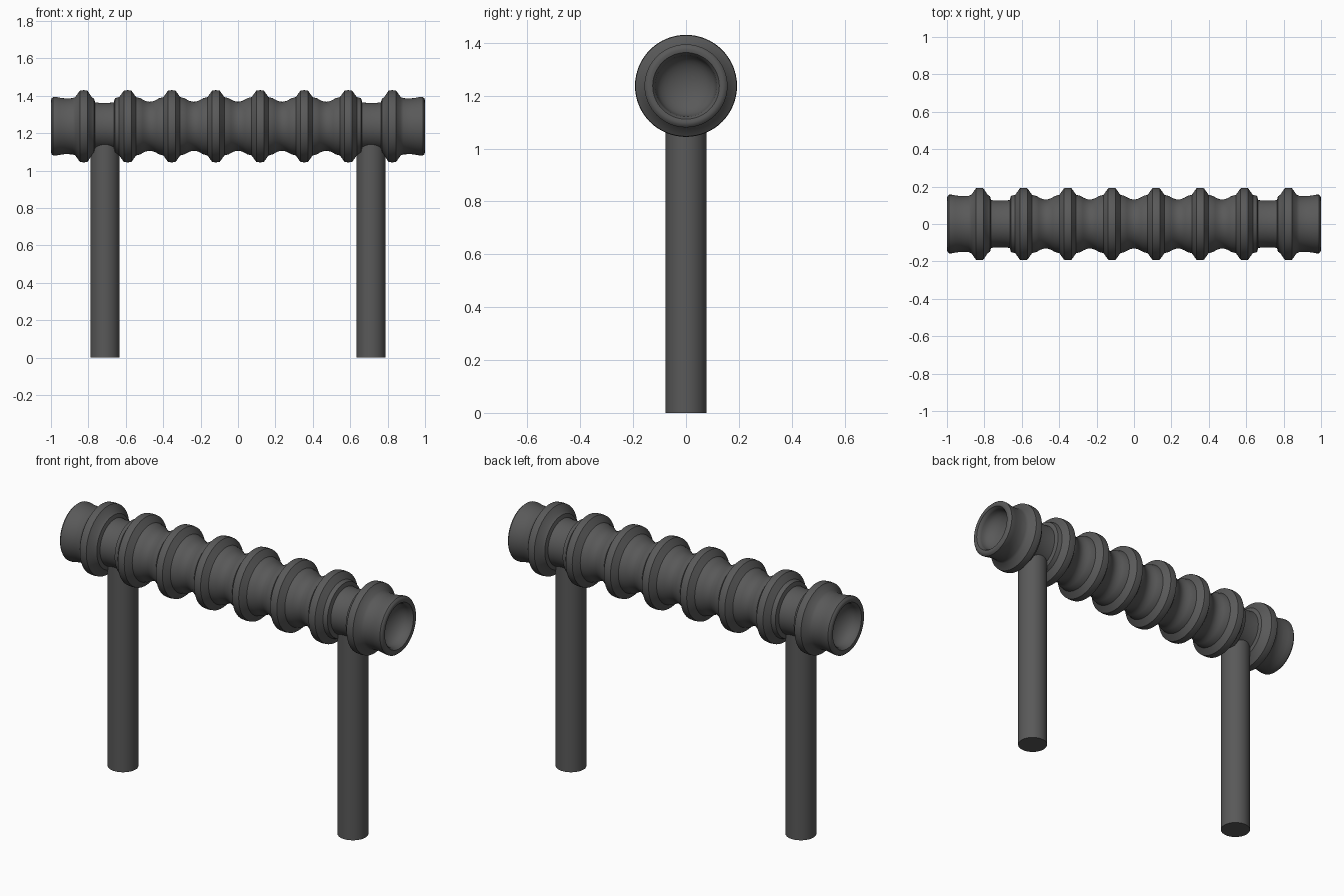
import bpy, bmesh, math
from mathutils import Matrix, Vector

if "Cube" in bpy.data.objects:
    bpy.data.objects.remove(bpy.data.objects["Cube"])

AXIS_Z, SEG = 1.237, 64

metal = bpy.data.materials.new("dark grey")
metal.diffuse_color = (0.10, 0.10, 0.10, 1)
metal.use_nodes = True
metal.node_tree.nodes["Principled BSDF"].inputs["Base Color"].default_value = metal.diffuse_color


def finish(bm, name):
    bmesh.ops.recalc_face_normals(bm, faces=bm.faces)
    me = bpy.data.meshes.new(name)
    bm.to_mesh(me)
    bm.free()
    me.materials.append(metal)
    ob = bpy.data.objects.new(name, me)
    bpy.context.collection.objects.link(ob)
    bpy.ops.object.select_all(action='DESELECT')
    ob.select_set(True)
    bpy.context.view_layer.objects.active = ob
    bpy.ops.object.shade_smooth_by_angle(angle=math.radians(35))
    return ob


def ridge(x):
    # raised collar with sloping flanks
    return [(x - .068, .150), (x - .045, .156), (x - .020, .191), (x, .193),
            (x + .020, .191), (x + .045, .156), (x + .068, .150)]


def dip(a, b):
    # shallow concave waist between two collars
    return [(a + (b - a) * i / 8, .150 - .019 * math.sin(math.pi * i / 8))
            for i in range(1, 8)]


# Half profile from the middle to the right end: (x, radius)
rings = [.118, .354, .590]
prof = [(-.05 + .10 * i / 8, .150 - .019 * math.sin(math.pi * i / 8))
        for i in range(4, 9)][:-1]
for i, x in enumerate(rings):
    prof += ridge(x)
    if i < 2:
        prof += dip(x + .068, rings[i + 1] - .068)
# narrow neck above the leg, then outer collar
prof += [(.664, .128), (.69, .125), (.74, .125), (.764, .128), (.770, .148),
         (.782, .156), (.805, .191), (.825, .193), (.845, .191), (.870, .156),
         (.885, .150), (.925, .149), (.955, .153)]
# rounded lip and hollow bowl in the end
prof += [(.975, .157), (.988, .157), (.997, .149), (1.0, .138), (.997, .126), (.985, .117)]
prof += [(.975 - .075 * math.sin(t), .115 * math.cos(t))
         for t in (math.pi / 2 * i / 8 for i in range(8))] + [(.90, 0)]
prof = [(-x, r) for x, r in reversed(prof[1:])] + prof

# Ribbed crossbar, lathed around the x axis
bm = bmesh.new()
vs = [bm.verts.new((x, 0, AXIS_Z + r)) for x, r in prof]
es = [bm.edges.new(p) for p in zip(vs, vs[1:])]
bmesh.ops.spin(bm, geom=vs + es, cent=Vector((0, 0, AXIS_Z)), axis=(1, 0, 0),
               angle=2 * math.pi, steps=SEG, use_duplicate=False)
bmesh.ops.remove_doubles(bm, verts=bm.verts, dist=1e-5)
finish(bm, "ribbed_crossbar")

# Two round legs running up into the bar
for side, name in ((-1, "left_leg"), (1, "right_leg")):
    bm = bmesh.new()
    bmesh.ops.create_cone(bm, cap_ends=True, segments=48, radius1=.078, radius2=.078,
                          depth=1.2, matrix=Matrix.Translation((side * .711, 0, .6)))
    finish(bm, name)
